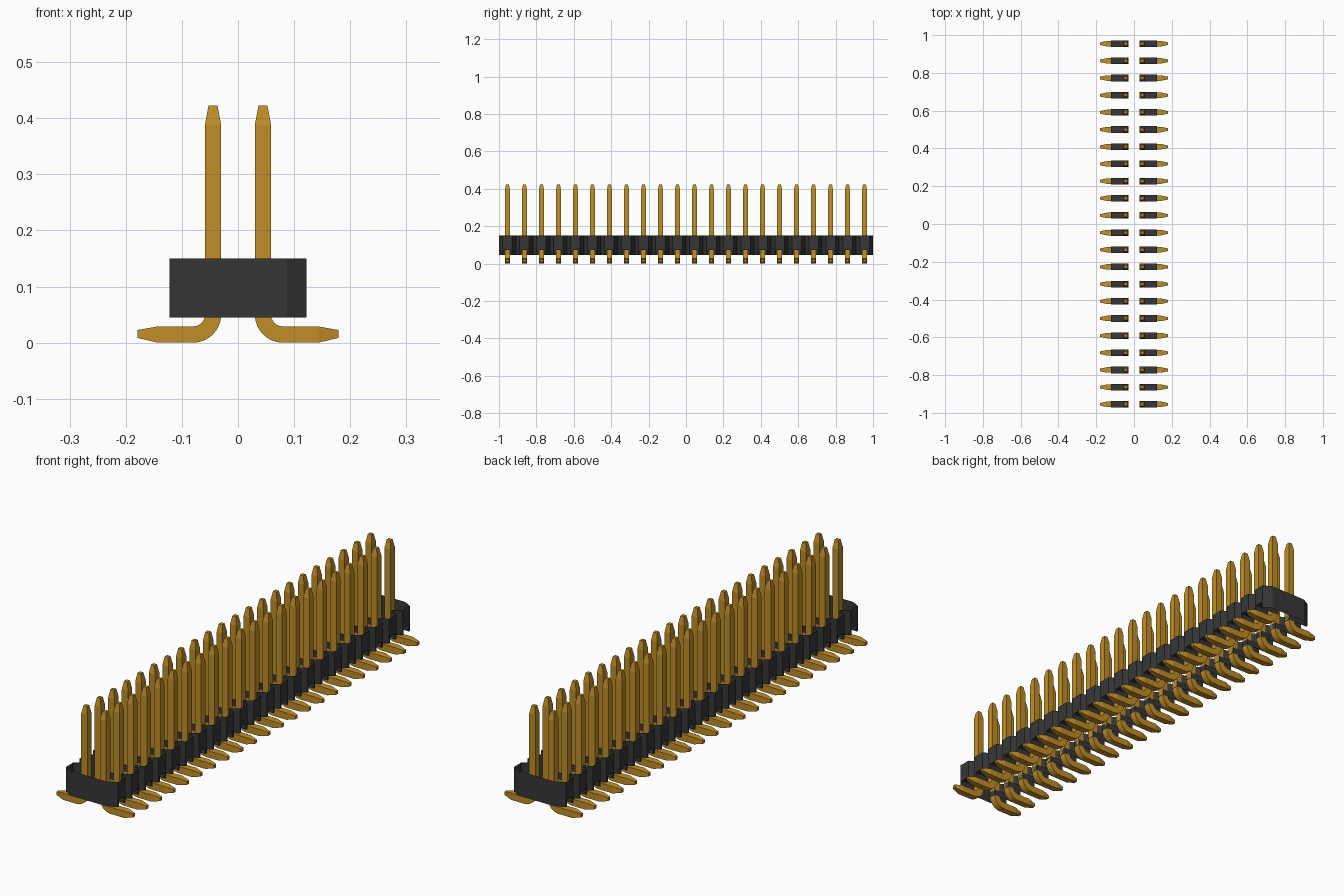
import bpy, bmesh
from math import sin, cos, pi

cube = bpy.data.objects.get("Cube")
if cube:
    bpy.data.objects.remove(cube, do_unlink=True)

COUNT = 22
PITCH = 2 / COUNT
HALF = 0.0145                # half thickness of a pin
BOTTOM, CEILING, TOP = 0.045, 0.072, 0.15
OUTER, GROOVE, INNER = 0.122, 0.086, 0.03
CHAMFER, SLOT = 0.02, 0.0175


def material(name, color, roughness):
    mat = bpy.data.materials.new(name)
    mat.use_nodes = True
    mat.diffuse_color = (*color, 1)
    bsdf = mat.node_tree.nodes["Principled BSDF"]
    bsdf.inputs["Base Color"].default_value = (*color, 1)
    bsdf.inputs["Roughness"].default_value = roughness
    return mat


def make_object(name, bm, mat):
    bmesh.ops.remove_doubles(bm, verts=bm.verts, dist=0.0001)
    bmesh.ops.recalc_face_normals(bm, faces=bm.faces)
    mesh = bpy.data.meshes.new(name)
    bm.to_mesh(mesh)
    bm.free()
    mesh.materials.append(mat)
    obj = bpy.data.objects.new(name, mesh)
    bpy.context.collection.objects.link(obj)
    return obj


gold = material("gold metal", (0.53, 0.27, 0.02), 0.4)
black = material("black plastic", (0.037, 0.037, 0.037), 0.6)

# Housing: an open sleeve of chamfered cells, each with a foot channel
bm = bmesh.new()


def quad(*points):
    bm.faces.new([bm.verts.new(p) for p in points])


def wall(a, b, low, high):
    quad((*a, low), (*b, low), (*b, high), (*a, high))


for side in (-1, 1):
    out, groove, inner = side * OUTER, side * GROOVE, side * INNER
    for i in range(COUNT):
        y = -1 + PITCH * (i + 0.5)
        for d in (-1, 1):
            edge, corner, slot = y + d * PITCH / 2, y + d * (PITCH / 2 - CHAMFER), y + d * SLOT
            wall((groove, edge), (out, corner), BOTTOM, TOP)
            wall((out, corner), (out, slot), BOTTOM, CEILING)
            wall((out, corner), (out, slot), CEILING, TOP)
            wall((out, slot), (inner, slot), BOTTOM, CEILING)
        a, b = y - SLOT, y + SLOT
        wall((out, a), (out, b), CEILING, TOP)
        wall((inner, a), (inner, b), BOTTOM, CEILING)
        quad((inner, a, CEILING), (out, a, CEILING), (out, b, CEILING), (inner, b, CEILING))
for end in (-1, 1):
    wall((-GROOVE, end), (GROOVE, end), BOTTOM, TOP)
make_object("housing", bm, black)

# Pin: square section swept down the post, round the bend and along the foot
# Each section is x, z, sweep angle, half thickness, half width
bend_x, bend_z, radius = 0.08, 0.05, 0.0355
sections = [(bend_x - radius, 0.423, pi, 0.008, 0.008),
            (bend_x - radius, 0.388, pi, HALF, HALF)]
for i in range(9):
    angle = pi + i * pi / 16
    sections.append((bend_x + radius * cos(angle), bend_z + radius * sin(angle), angle, HALF, HALF))
sections += [(0.143, HALF, 1.5 * pi, HALF, HALF),
             (0.179, 0.0155, 1.5 * pi, 0.007, 0.007)]

bm = bmesh.new()
rings = []
for x, z, angle, thick, width in sections:
    rings.append([bm.verts.new((x + s * thick * cos(angle), t * width, z + s * thick * sin(angle)))
                  for s, t in ((1, 1), (1, -1), (-1, -1), (-1, 1))])
for r, q in zip(rings, rings[1:]):
    for k in range(4):
        n = (k + 1) % 4
        bm.faces.new((r[k], r[n], q[n], q[k]))
bm.faces.new(rings[0])
bm.faces.new(rings[-1])
pins = make_object("pins", bm, gold)
pins.location.y = -1 + PITCH / 2

# Two mirrored rows of pins
mirror = pins.modifiers.new("two rows", 'MIRROR')
mirror.use_mirror_merge = False
array = pins.modifiers.new("row", 'ARRAY')
array.count = COUNT
array.use_relative_offset = False
array.use_constant_offset = True
array.constant_offset_displace = (0, PITCH, 0)
